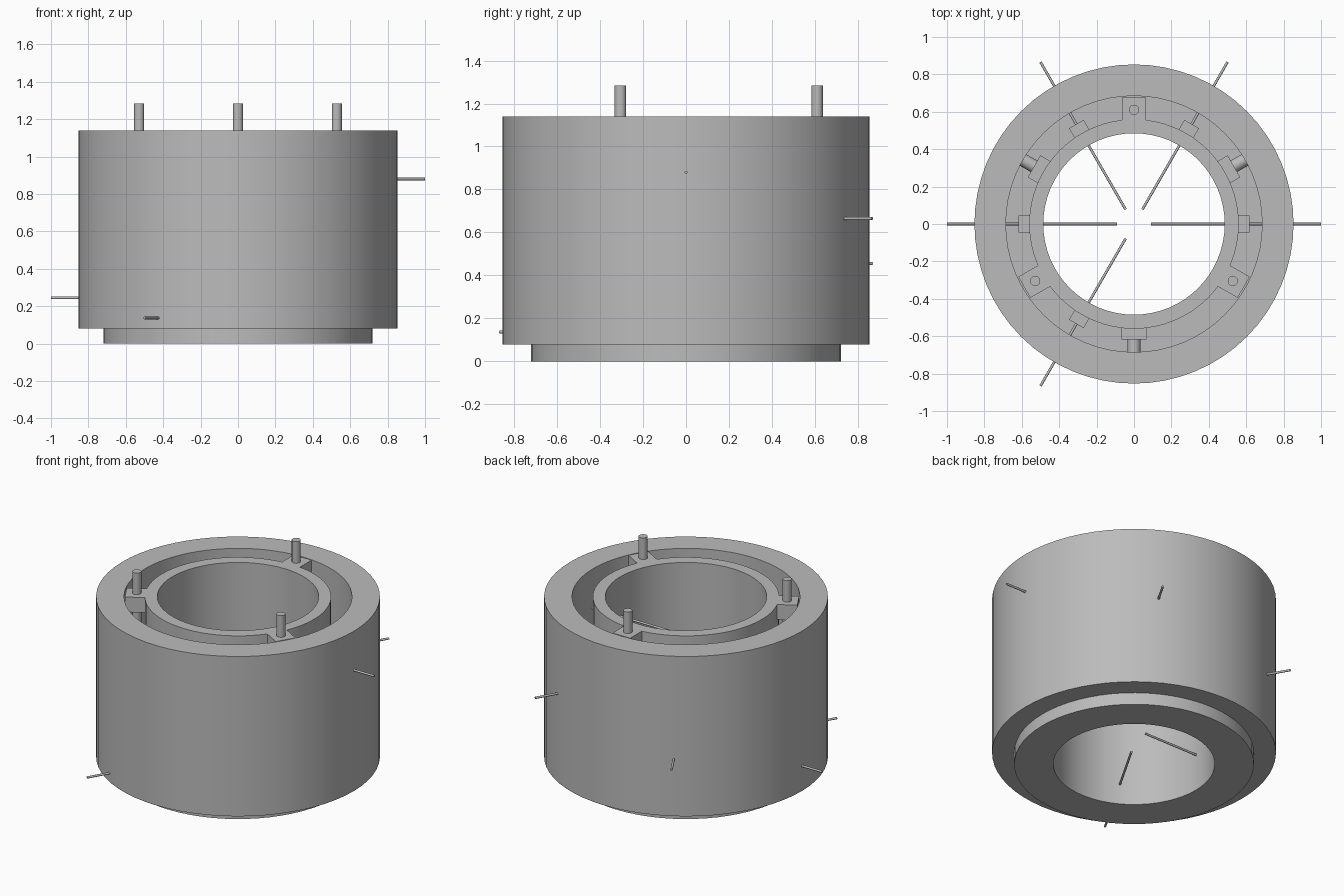
import bpy, bmesh
from math import cos, sin, pi, radians
from mathutils import Matrix, Vector

cube = bpy.data.objects.get("Cube")
if cube:
    bpy.data.objects.remove(cube, do_unlink=True)

grey = bpy.data.materials.new("plain_grey")
grey.use_nodes = True
grey.diffuse_color = (0.5, 0.5, 0.5, 1)
grey.node_tree.nodes["Principled BSDF"].inputs["Base Color"].default_value = (0.5, 0.5, 0.5, 1)


def finish(name, bm):
    bmesh.ops.recalc_face_normals(bm, faces=bm.faces)
    mesh = bpy.data.meshes.new(name)
    bm.to_mesh(mesh)
    bm.free()
    mesh.materials.append(grey)
    obj = bpy.data.objects.new(name, mesh)
    bpy.context.collection.objects.link(obj)
    return obj


def ring(name, profile, sides):
    """Revolve a closed (radius, height) profile about z."""
    bm = bmesh.new()
    loops = []
    for i in range(sides):
        a = 2 * pi * i / sides
        loops.append([bm.verts.new((r * cos(a), r * sin(a), z)) for r, z in profile])
    n = len(profile)
    for i in range(sides):
        a, b = loops[i], loops[(i + 1) % sides]
        for j in range(n):
            k = (j + 1) % n
            bm.faces.new((a[j], b[j], b[k], a[k]))
    return finish(name, bm)


def rod(name, start, end, radius, sides=16):
    start, end = Vector(start), Vector(end)
    axis = end - start
    place = Matrix.Translation((start + end) / 2) @ axis.to_track_quat('Z', 'Y').to_matrix().to_4x4()
    bm = bmesh.new()
    bmesh.ops.create_cone(bm, cap_ends=True, segments=sides, radius1=radius,
                          radius2=radius, depth=axis.length, matrix=place)
    return finish(name, bm)


def radial_rod(name, angle, r0, r1, z, radius):
    d = Vector((cos(radians(angle)), sin(radians(angle)), 0))
    up = Vector((0, 0, z))
    return rod(name, d * r0 + up, d * r1 + up, radius)


def radial_block(name, angle, r0, r1, width, z0, z1):
    bm = bmesh.new()
    place = (Matrix.Rotation(radians(angle), 4, 'Z')
             @ Matrix.Translation(((r0 + r1) / 2, 0, (z0 + z1) / 2))
             @ Matrix.Diagonal((r1 - r0, width, z1 - z0, 1)))
    bmesh.ops.create_cube(bm, size=1, matrix=place)
    return finish(name, bm)


TOP, FLOOR = 1.14, 0.08
BORE, SLEEVE, WALL, SHELL, FOOT = 0.485, 0.56, 0.685, 0.853, 0.72

# Housing: outer wall, floor, stepped foot and inner sleeve in one section
ring("housing", [(BORE, 0), (FOOT, 0), (FOOT, FLOOR), (SHELL, FLOOR), (SHELL, TOP),
                 (WALL, TOP), (WALL, FLOOR), (SLEEVE, FLOOR), (SLEEVE, TOP), (BORE, TOP)], 64)

# Upright posts held by lugs at the rim
for i, angle in enumerate((90, 210, 330), 1):
    radial_block(f"lug_{i}", angle, 0.55, 0.677, 0.13, TOP - 0.1, TOP)
    x, y = 0.61 * cos(radians(angle)), 0.61 * sin(radians(angle))
    rod(f"post_{i}", (x, y, 0.01), (x, y, 1.283), 0.027, 24)

# Spacer pads with stub pins bridging the channel
for i, angle in enumerate((30, 150, 270), 1):
    radial_block(f"spacer_pad_{i}", angle, 0.55, 0.617, 0.135, 0.53, 0.67)
    radial_rod(f"spacer_pin_{i}", angle, 0.61, WALL, 0.6, 0.035)

# Needles spiralling down through both walls, each with a guide block
for i, z in enumerate((0.88, 0.665, 0.455, 0.245, 0.137)):
    angle = 60 * i
    radial_rod(f"needle_{i + 1}", angle, 0.09, 1.0, z, 0.007)
    radial_block(f"needle_guide_{i + 1}", angle, 0.55, 0.617, 0.09, z - 0.045, z + 0.045)

# Smooth the curved walls, keep the edges crisp
bpy.ops.object.select_all(action='DESELECT')
for obj in bpy.context.scene.objects:
    if obj.type == 'MESH' and grey.name in obj.data.materials:
        obj.select_set(True)
        bpy.context.view_layer.objects.active = obj
bpy.ops.object.shade_smooth_by_angle(angle=radians(30))
